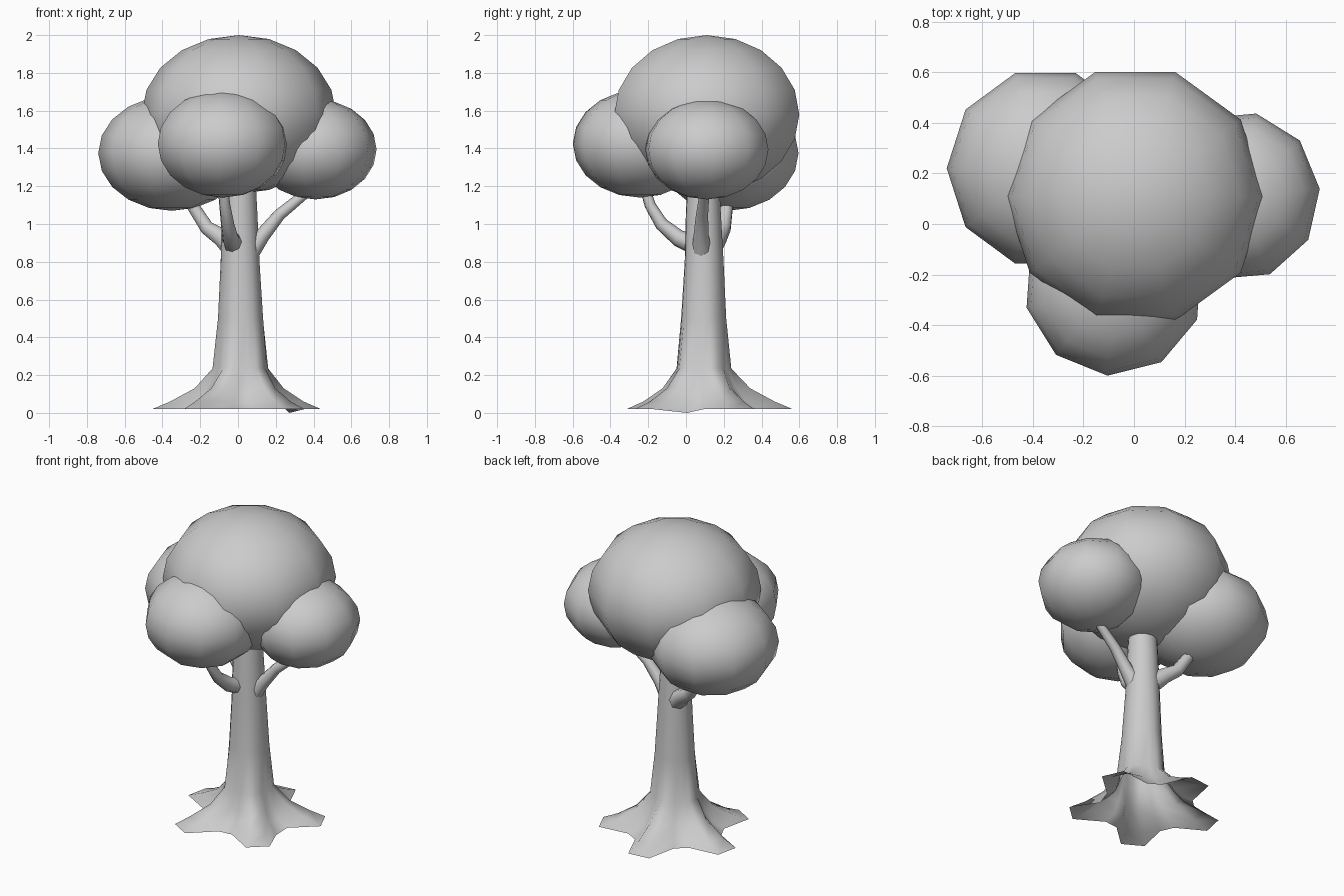
import bpy, math

if "Cube" in bpy.data.objects:
    bpy.data.objects.remove(bpy.data.objects["Cube"])


def smooth(ob, angle):
    bpy.ops.object.select_all(action='DESELECT')
    bpy.context.view_layer.objects.active = ob
    ob.select_set(True)
    bpy.ops.object.shade_smooth_by_angle(angle=math.radians(angle))


def mesh_object(name, verts, faces, angle=80):
    me = bpy.data.meshes.new(name)
    me.from_pydata(verts, [], faces)
    me.update()
    ob = bpy.data.objects.new(name, me)
    bpy.context.collection.objects.link(ob)
    smooth(ob, angle)
    return ob


def bridge(rings, n):
    return [(r * n + i, r * n + (i + 1) % n, (r + 1) * n + (i + 1) % n, (r + 1) * n + i)
            for r in range(rings - 1) for i in range(n)]


def leaf_ball(name, centre, radii, turn, n=10):
    """Ellipsoid with n sides and n bands, turned about z."""
    verts = []
    for k in range(1, n):
        lat = -math.pi / 2 + math.pi * k / n
        for i in range(n):
            a = math.radians(turn) + 2 * math.pi * i / n
            verts.append((centre[0] + radii[0] * math.cos(lat) * math.cos(a),
                          centre[1] + radii[1] * math.cos(lat) * math.sin(a),
                          centre[2] + radii[2] * math.sin(lat)))
    faces = bridge(n - 1, n)
    bottom, top, last = len(verts), len(verts) + 1, (n - 2) * n
    verts += [(centre[0], centre[1], centre[2] - radii[2]),
              (centre[0], centre[1], centre[2] + radii[2])]
    for i in range(n):
        j = (i + 1) % n
        faces += [(bottom, j, i), (top, last + i, last + j)]
    mesh_object(name, verts, faces)


def branch(name, points):
    """Tapered tube through (x, y, z, radius) points."""
    cu = bpy.data.curves.new(name, 'CURVE')
    cu.dimensions = '3D'
    cu.bevel_depth = 1
    cu.bevel_resolution = 2
    sp = cu.splines.new('POLY')
    sp.points.add(len(points) - 1)
    for p, (x, y, z, r) in zip(sp.points, points):
        p.co, p.radius = (x, y, z, 1), r
    ob = bpy.data.objects.new(name, cu)
    bpy.context.collection.objects.link(ob)
    bpy.ops.object.select_all(action='DESELECT')
    bpy.context.view_layer.objects.active = ob
    ob.select_set(True)
    bpy.ops.object.convert(target='MESH')
    smooth(bpy.context.object, 60)


# Foliage
leaf_ball("crown", (0.005, 0.11, 1.58), (0.515, 0.515, 0.42), 0)
leaf_ball("left_foliage", (-0.35, 0.22, 1.375), (0.39, 0.395, 0.305), 0)
leaf_ball("right_foliage", (0.41, 0.11, 1.395), (0.325, 0.335, 0.265), 5)
leaf_ball("front_foliage", (-0.08, -0.245, 1.425), (0.355, 0.355, 0.285), 14)

# Trunk flaring into five roots, open underneath: z, x, y, root radius, valley radius
levels = [(0.02, 0.0, 0.11, 0.455, 0.29), (0.06, 0.0, 0.11, 0.36, 0.225),
          (0.13, 0.01, 0.10, 0.24, 0.18), (0.235, 0.015, 0.09, 0.15, 0.138),
          (0.5, 0.015, 0.092, 0.121, 0.118), (0.8, 0.012, 0.095, 0.104, 0.102),
          (1.05, 0.01, 0.092, 0.093, 0.093), (1.3, 0.01, 0.092, 0.08, 0.08)]
verts = []
for z, cx, cy, tip, valley in levels:
    for i in range(20):
        a = math.radians(-48 + 9 + 18 * i)
        r = tip if i % 4 in (0, 3) else valley
        # one valley dips to the ground
        dip = 0.02 if z == 0.02 and i == 1 else 0
        verts.append((cx + r * math.cos(a), cy + r * math.sin(a), z - dip))
mesh_object("trunk", verts, bridge(len(levels), 20), 60)

# Branches
branch("left_branch", [(-0.03, 0.13, 0.88, 0.065), (-0.09, 0.17, 0.93, 0.05),
                       (-0.165, 0.2, 0.98, 0.04), (-0.235, 0.215, 1.09, 0.035),
                       (-0.29, 0.22, 1.2, 0.03)])
branch("right_branch", [(0.06, 0.085, 0.85, 0.055), (0.13, 0.08, 0.94, 0.04),
                        (0.22, 0.085, 1.05, 0.032), (0.38, 0.1, 1.18, 0.025)])
branch("front_branch", [(-0.02, 0.05, 0.89, 0.055), (-0.04, -0.04, 0.925, 0.045),
                        (-0.055, -0.13, 1.0, 0.036), (-0.07, -0.19, 1.1, 0.03),
                        (-0.08, -0.22, 1.2, 0.028)])
